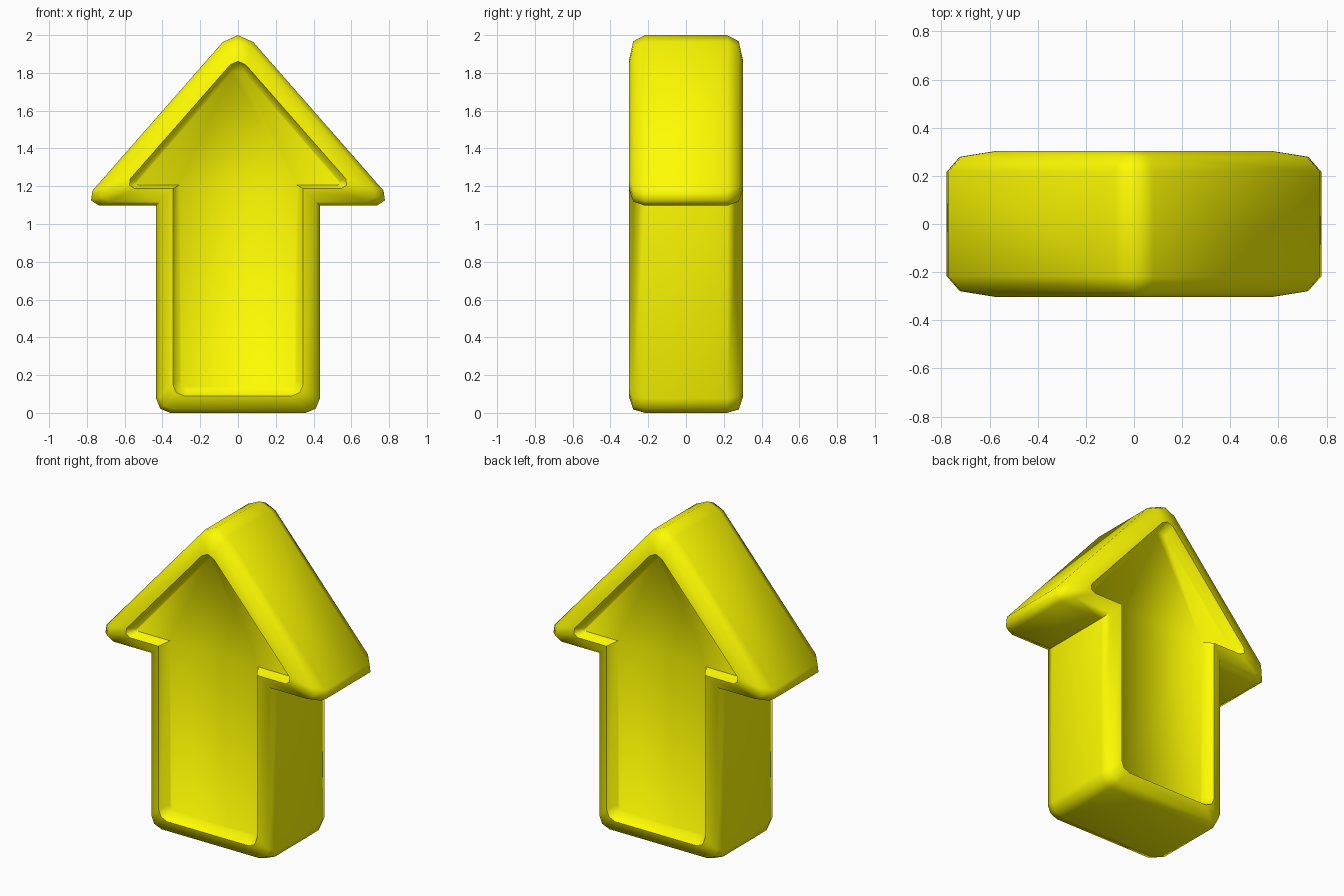
import bpy, bmesh, math
from mathutils import Vector

if "Cube" in bpy.data.objects:
    bpy.data.objects.remove(bpy.data.objects["Cube"])

SLOPE = 1.14   # steepness of the arrow head
SEGS = 2       # segments per rounded corner


def fillet(prev, p, nxt, r):
    """Arc of radius r that rounds the corner p."""
    if r == 0:
        return [p]
    a, b = (prev - p).normalized(), (nxt - p).normalized()
    half = a.angle(b) / 2
    centre = p + (a + b).normalized() * (r / math.sin(half))
    start = (p + a * (r / math.tan(half)) - centre).normalized()
    end = (p + b * (r / math.tan(half)) - centre).normalized()
    return [centre + start.slerp(end, i / SEGS).normalized() * r
            for i in range(SEGS + 1)]


def arrow_outline(w, bottom, base, tip, r_foot, r_barb, r_tip):
    """Rounded arrow outline in the xz plane, counter-clockwise from the front."""
    x = (tip - base) / SLOPE
    right = [(w, bottom, r_foot), (w, base, 0), (x, base, r_barb)]
    left = [(-px, pz, pr) for px, pz, pr in reversed(right)]
    corners = right + [(0, tip, r_tip)] + left
    pts = [Vector((c[0], c[1])) for c in corners]
    out = []
    for i, c in enumerate(corners):
        out += fillet(pts[i - 1], pts[i], pts[(i + 1) % len(pts)], c[2])
    return out


# Depth and outline of each ring: recess floor, rim, bevel, side wall
levels = [
    (0.240, (0.310, 0.125, 1.207, 1.840, 0.045, 0.012, 0.040)),
    (0.303, (0.345, 0.090, 1.187, 1.890, 0.060, 0.032, 0.055)),
    (0.279, (0.413, 0.018, 1.118, 2.014, 0.070, 0.048, 0.090)),
    (0.217, (0.433, 0.000, 1.097, 2.055, 0.075, 0.048, 0.107)),
]
rings = [(-y, o) for y, o in levels] + [(y, o) for y, o in reversed(levels)]

# Arrow body: skin the rings from the front recess to the back recess
bm = bmesh.new()
loops = [[bm.verts.new((p.x, y, p.y)) for p in arrow_outline(*o)] for y, o in rings]
for la, lb in zip(loops, loops[1:]):
    for i in range(len(la)):
        j = (i + 1) % len(la)
        bm.faces.new((la[i], lb[i], lb[j], la[j]))
bm.faces.new(loops[0])
bm.faces.new(loops[-1][::-1])
bmesh.ops.recalc_face_normals(bm, faces=bm.faces)
mesh = bpy.data.meshes.new("arrow")
bm.to_mesh(mesh)
bm.free()
arrow = bpy.data.objects.new("arrow", mesh)
bpy.context.collection.objects.link(arrow)

# Yellow material
yellow = bpy.data.materials.new("yellow")
yellow.diffuse_color = (1.0, 0.98, 0.0, 1)
yellow.use_nodes = True
yellow.node_tree.nodes["Principled BSDF"].inputs["Base Color"].default_value = yellow.diffuse_color
mesh.materials.append(yellow)

# Smooth bevels, sharp recess edges
bpy.context.view_layer.objects.active = arrow
arrow.select_set(True)
bpy.ops.object.shade_smooth_by_angle(angle=math.radians(66))
